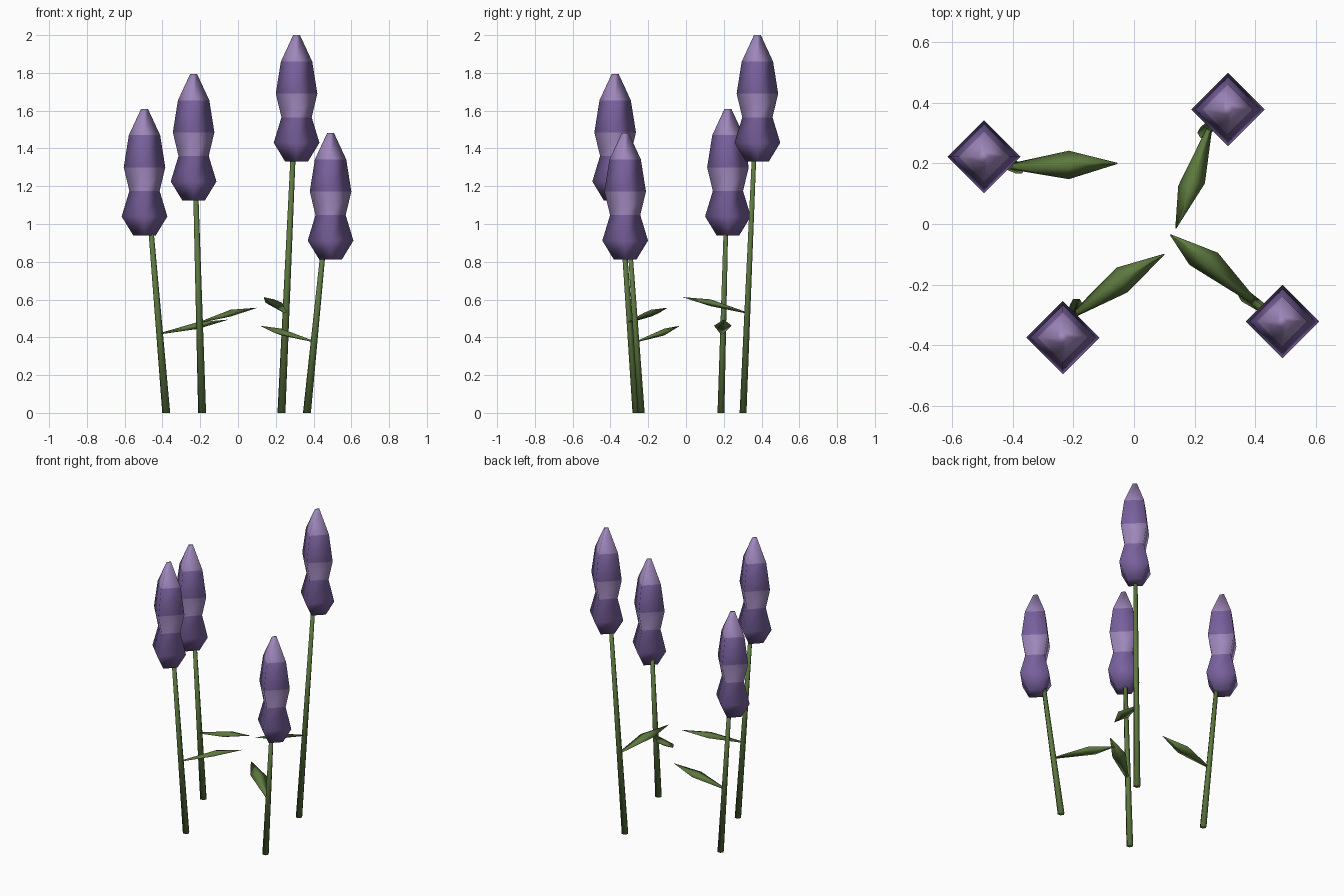
import bpy, bmesh
from math import cos, sin, tau
from mathutils import Vector

cube = bpy.data.objects.get("Cube")
if cube:
    bpy.data.objects.remove(cube)


def material(name, rgb):
    m = bpy.data.materials.new(name)
    m.use_nodes = True
    m.diffuse_color = (*rgb, 1)
    bsdf = m.node_tree.nodes["Principled BSDF"]
    bsdf.inputs["Base Color"].default_value = (*rgb, 1)
    bsdf.inputs["Roughness"].default_value = 0.9
    return m


green = material("leaf green", (0.11, 0.19, 0.05))
dark = material("deep purple", (0.19, 0.12, 0.34))
light = material("pale purple", (0.34, 0.24, 0.49))


def loft(name, rings, mats, bands=None):
    """Skin a list of equal rings, cap both ends and shade smooth."""
    bm = bmesh.new()
    loops = [[bm.verts.new(p) for p in ring] for ring in rings]
    n = len(loops[0])
    for i, (a, b) in enumerate(zip(loops, loops[1:])):
        for k in range(n):
            j = (k + 1) % n
            f = bm.faces.new((a[k], a[j], b[j], b[k]))
            f.material_index = bands[i] if bands else 0
    bm.faces.new(loops[0][::-1]).material_index = bands[0] if bands else 0
    bm.faces.new(loops[-1]).material_index = bands[-1] if bands else 0
    bmesh.ops.recalc_face_normals(bm, faces=bm.faces)
    for f in bm.faces:
        f.smooth = True
    mesh = bpy.data.meshes.new(name)
    bm.to_mesh(mesh)
    bm.free()
    for m in mats:
        mesh.materials.append(m)
    obj = bpy.data.objects.new(name, mesh)
    bpy.context.collection.objects.link(obj)


def ring(center, radius, sides):
    return [center + Vector((cos(tau * k / sides), sin(tau * k / sides), 0)) * radius
            for k in range(sides)]


# Blossom profile: height above its base, radius
PROFILE = [(0, 0.06), (0.1, 0.121), (0.235, 0.08), (0.36, 0.11), (0.53, 0.083), (0.67, 0.018)]


def blossom(name, x, y, z):
    rings = [ring(Vector((x, y, z + h)), r, 4) for h, r in PROFILE]
    loft(name, rings, [dark, light], [0, 0, 1, 0, 1])


def stem(name, foot, x, y, z):
    # The stem leans so that it meets the blossom axis well inside the blossom
    a, b = Vector((*foot, 0)), Vector((x, y, z + 0.44))
    top = a.lerp(b, (z + 0.12) / b.z)
    loft(name, [ring(a, 0.021, 6), ring(top, 0.013, 6)], [green])


def leaf(name, root, mid, tip, side):
    # Rhombic blade: narrow root, wide middle, pointed tip
    up = Vector((0, 0, 0.018))
    side = Vector((*side, 0))
    rings = []
    for p, s in ((root, 0.2), (mid, 1), (tip, 0.04)):
        p = Vector(p)
        rings.append([p + side * s, p + up * s, p - side * s, p - up * s])
    loft(name, rings, [green])


# Each plant: stem foot, blossom base, leaf root, middle, tip and half width
PLANTS = {
    "back_right": ((-0.38, 0.185), (-0.495, 0.222, 0.94),
                   (-0.41, 0.19, 0.42), (-0.215, 0.195, 0.462), (-0.055, 0.2, 0.493), (0, 0.047)),
    "front_right": ((-0.19, -0.265), (-0.235, -0.375, 1.125),
                    (-0.2, -0.3, 0.48), (-0.04, -0.185, 0.528), (0.1, -0.1, 0.556), (-0.018, 0.041)),
    "back_left": ((0.23, 0.302), (0.31, 0.378, 1.33),
                  (0.25, 0.32, 0.53), (0.19, 0.13, 0.583), (0.138, -0.015, 0.612), (0.044, 0.004)),
    "front_left": ((0.365, -0.237), (0.49, -0.322, 0.812),
                   (0.4, -0.26, 0.378), (0.23, -0.115, 0.428), (0.12, -0.035, 0.46), (0.047, 0.02)),
}
for place, (foot, base, root, mid, tip, side) in PLANTS.items():
    stem(place + "_stem", foot, *base)
    blossom(place + "_blossom", *base)
    leaf(place + "_leaf", root, mid, tip, side)
